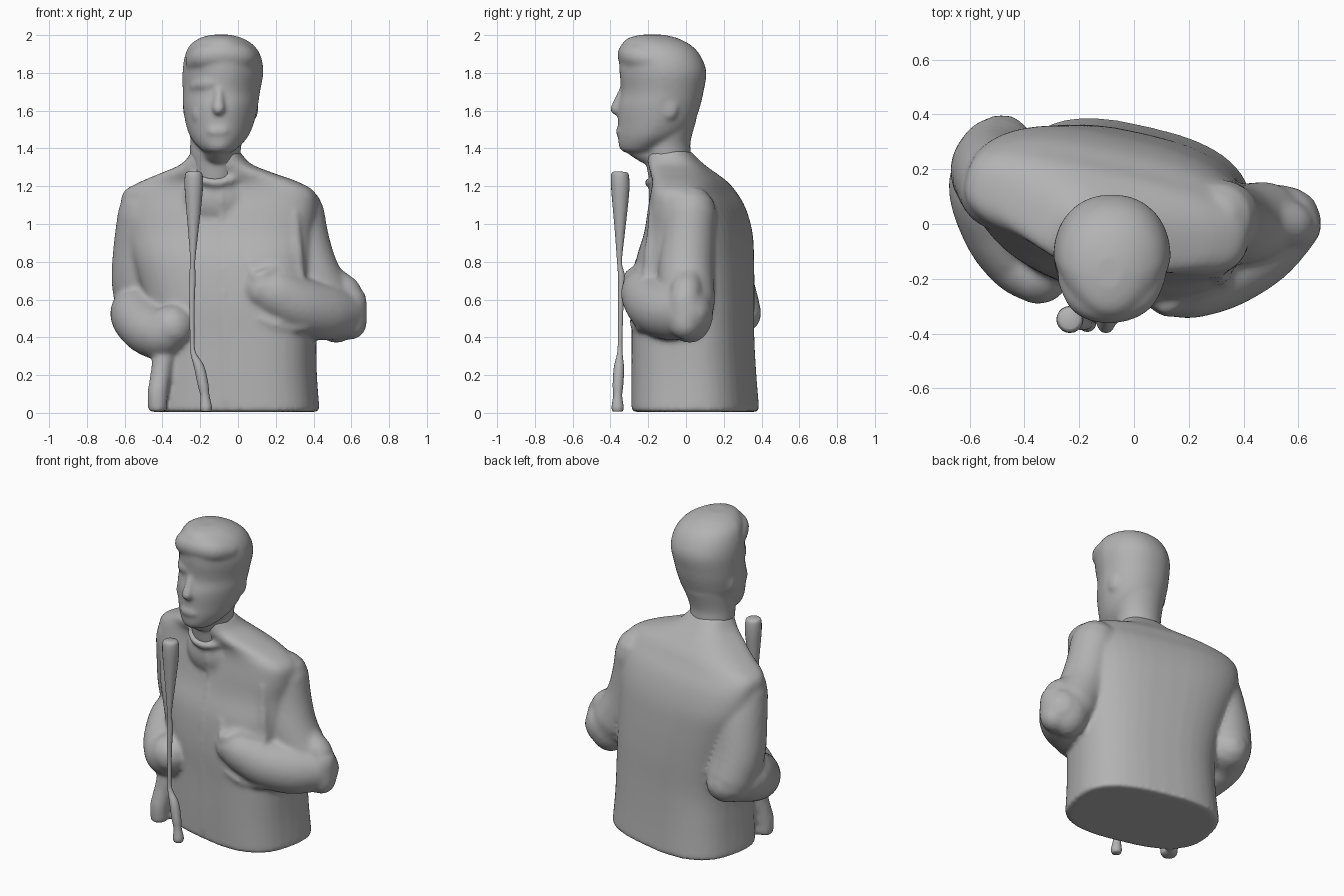
import bpy, bmesh
from math import sin, cos, pi, radians, copysign
from mathutils import Vector, Matrix
from mathutils.bvhtree import BVHTree

if "Cube" in bpy.data.objects:
    bpy.data.objects.remove(bpy.data.objects["Cube"])

grey = bpy.data.materials.new("plain_grey")
grey.use_nodes = True
COLOUR = (0.45, 0.45, 0.45, 1)
grey.diffuse_color = COLOUR
grey.node_tree.nodes["Principled BSDF"].inputs["Base Color"].default_value = COLOUR
SIDES = 40


def resample(rows, steps=5):
    """Catmull-Rom through rows of numbers."""
    rows = [Vector(r) for r in rows]
    out = []
    for i in range(len(rows) - 1):
        a, b, c, d = (rows[max(i - 1, 0)], rows[i], rows[i + 1],
                      rows[min(i + 2, len(rows) - 1)])
        for k in range(steps):
            t = k / steps
            out.append(b + (c - a) * (t / 2) + (a * 2 - b * 5 + c * 4 - d) * (t * t / 2)
                       + (b * 3 - a - c * 3 + d) * (t ** 3 / 2))
    return out + [rows[-1]]


def loft(bm, rings):
    loops = [[bm.verts.new(p) for p in ring] for ring in rings]
    n = len(loops[0])
    for low, high in zip(loops, loops[1:]):
        for i in range(n):
            j = (i + 1) % n
            bm.faces.new((low[i], low[j], high[j], high[i]))
    bm.faces.new(loops[0][::-1])
    bm.faces.new(loops[-1])


def stack(bm, rows, turn=0, power=1.0, taper=0.0):
    """Horizontal sections: z, centre x, centre y, half width, half depth."""
    rings = []
    for z, cx, cy, a, b in resample(rows):
        ring = []
        for i in range(SIDES):
            t = 2 * pi * i / SIDES
            u, v = (copysign(abs(f) ** power, f) for f in (cos(t), sin(t)))
            u *= 1 - taper * max(0, -v)
            p = Matrix.Rotation(radians(turn), 3, 'Z') @ Vector((u * a, v * b, 0))
            ring.append(p + Vector((cx, cy, z)))
        rings.append(ring)
    loft(bm, rings)


def tube(bm, rows, sides=24, rounded=True):
    """Round limb through rows of x, y, z, radius."""
    pts = resample(rows)
    rings = []
    last = len(pts) - 1
    for i, p in enumerate(pts):
        way = (pts[min(i + 1, last)] - pts[max(i - 1, 0)]).to_3d().normalized()
        q = way.to_track_quat('Z', 'Y') if i == 0 else \
            prev.rotation_difference(way) @ q
        prev = way
        caps = [(0, 1)]
        if rounded and i == 0:
            caps = [(-sin(k), cos(k)) for k in (1.45, 1.0, 0.5, 0)]
        if rounded and i == last:
            caps = [(sin(k), cos(k)) for k in (0, 0.5, 1.0, 1.45)]
        for shift, size in caps:
            rings.append([p.to_3d() + way * shift * p[3] + q @ Vector(
                (cos(2 * pi * s / sides), sin(2 * pi * s / sides), 0)) * p[3] * size
                for s in range(sides)])
    loft(bm, rings)


def blob(bm, place, size):
    bmesh.ops.create_uvsphere(bm, u_segments=20, v_segments=14, radius=1,
                              matrix=Matrix.Translation(place) @ Matrix.Diagonal((*size, 1)))


def drape(bm, tree, rows):
    """Ridge laid on the front of a surface through rows of x, z, radius."""
    path = []
    for x, z, r in resample(rows, 3):
        hit = tree.ray_cast(Vector((x, -2, z)), Vector((0, 1, 0)))[0]
        if hit:
            path.append((x, hit.y + r * 0.5, z, r))
    tube(bm, path, 10)


def finish(name, bm, voxel=0, smooth=0):
    bmesh.ops.recalc_face_normals(bm, faces=bm.faces)
    mesh = bpy.data.meshes.new(name)
    bm.to_mesh(mesh)
    bm.free()
    mesh.materials.append(grey)
    for f in mesh.polygons:
        f.use_smooth = True
    ob = bpy.data.objects.new(name, mesh)
    bpy.context.collection.objects.link(ob)
    if voxel:
        m = ob.modifiers.new("fuse", 'REMESH')
        m.mode, m.voxel_size, m.use_smooth_shade = 'VOXEL', voxel, True
        s = ob.modifiers.new("soften", 'SMOOTH')
        s.factor, s.iterations = 0.5, smooth


# Jacket body
coat = bmesh.new()
stack(coat, [(0.005, -.02, .05, .45, .315), (.2, -.02, .042, .435, .308),
             (.4, -.02, .037, .432, .302), (.6, -.04, .037, .452, .3),
             (.8, -.07, .047, .485, .283), (.95, -.09, .065, .512, .25),
             (1.08, -.095, .058, .53, .215), (1.17, -.1, .04, .515, .178),
             (1.225, -.1, .02, .42, .162), (1.27, -.11, -.015, .3, .153),
             (1.32, -.115, -.055, .18, .138), (1.39, -.118, -.093, .122, .108)],
      turn=-13, power=.74)
blob(coat, (-.1, -.06, 1.14), (.2, .135, .17))

# Left sleeve with a blunt elbow
tube(coat, [(.315, .02, 1.06, .142), (.345, .01, .9, .142), (.39, 0, .74, .148),
            (.48, .01, .58, .145)])
tube(coat, [(.55, .005, .53, .135), (.45, -.08, .535, .152), (.32, -.16, .57, .152),
            (.2, -.21, .63, .137), (.14, -.225, .655, .118)])
tube(coat, [(.595, -.005, .475, .088), (.595, -.005, .59, .088)])
blob(coat, (.52, .02, .53), (.13, .125, .16))
tube(coat, [(.48, .01, .71, .08), (.57, 0, .64, .085)])

# Right sleeve
tube(coat, [(-.49, .12, 1.06, .145), (-.505, .16, .9, .152), (-.515, .2, .7, .155),
            (-.495, .25, .55, .145)])
tube(coat, [(-.485, .28, .53, .12), (-.525, .15, .53, .152), (-.485, -.01, .46, .145),
            (-.41, -.12, .42, .138), (-.35, -.175, .455, .12)])

# Collar, placket and sleeve folds
tree = BVHTree.FromBMesh(coat)
collar = [(-.115 + .135 * cos(t), -.088 + .112 * sin(t), 1.285 + .065 * sin(t), .022)
          for t in (2 * pi * k / 12 for k in range(13))]
tube(coat, collar, 12, False)
drape(coat, tree, [(-.09, 1.2, .016), (-.08, .9, .016), (-.07, .5, .016), (-.06, .06, .016)])
drape(coat, tree, [(.06, .8, .02), (.1, .72, .03), (.2, .76, .03), (.3, .74, .02)])
drape(coat, tree, [(.3, 1.06, .02), (.31, .9, .03), (.33, .72, .025)])
drape(coat, tree, [(.12, .5, .02), (.22, .46, .03), (.36, .45, .02)])

# Hanging hem below the right sleeve
tube(coat, [(-.39, -.15, .32, .06), (-.41, -.17, .2, .055), (-.425, -.19, .1, .055),
            (-.425, -.19, .005, .05)], 20, False)
finish("jacket", coat, .014, 9)

# Neck and skull
head = bmesh.new()
stack(head, [(1.2, -.12, -.06, .12, .13), (1.32, -.12, -.09, .13, .122),
             (1.38, -.12, -.1, .134, .125), (1.44, -.115, -.1, .138, .125),
             (1.55, -.1, -.08, .155, .135)])
stack(head, [(1.38, -.103, -.255, .07, .075), (1.405, -.103, -.235, .105, .118),
             (1.46, -.1, -.19, .152, .17), (1.53, -.097, -.16, .18, .2),
             (1.62, -.093, -.143, .198, .217), (1.7, -.088, -.125, .205, .218),
             (1.8, -.08, -.122, .214, .23), (1.88, -.08, -.135, .204, .218),
             (1.94, -.085, -.155, .175, .19), (1.982, -.09, -.175, .118, .135),
             (2.002, -.09, -.18, .05, .06)], power=.93, taper=.2)
tube(head, [(-.11, -.2, 1.39, .075), (-.108, -.26, 1.425, .072)])

# Face
tube(head, [(-.1, -.33, 1.72, .02), (-.101, -.352, 1.66, .026), (-.103, -.368, 1.61, .034)])
blob(head, (-.104, -.338, 1.49), (.065, .034, .035))
blob(head, (-.105, -.308, 1.425), (.065, .045, .035))
tube(head, [(-.215, -.235, 1.73, .04), (-.17, -.288, 1.742, .042), (-.1, -.306, 1.75, .042),
            (-.03, -.288, 1.742, .042), (.02, -.235, 1.73, .04)])
for side in (-1, 1):
    blob(head, (-.1 + side * .08, -.262, 1.58), (.065, .055, .07))
    blob(head, (-.092 + side * .176, -.09, 1.62), (.024, .05, .07))

# Swept hair
tube(head, [(-.22, -.2, 1.86, .06), (-.17, -.272, 1.885, .07), (-.08, -.288, 1.895, .075),
            (.01, -.26, 1.885, .07), (.06, -.18, 1.87, .06)])
finish("head", head, .011, 9)

# Slender stick held in front
stick = bmesh.new()
tube(stick, [(-.234, -.35, 1.277, .032), (-.234, -.35, 1.262, .046),
             (-.234, -.348, 1.2, .049), (-.235, -.348, 1.1, .041),
             (-.237, -.35, .95, .026), (-.24, -.352, .8, .013), (-.242, -.342, .72, .018),
             (-.244, -.345, .6, .015), (-.243, -.348, .42, .012), (-.238, -.35, .32, .014),
             (-.205, -.355, .24, .027), (-.185, -.36, .15, .028), (-.175, -.362, .09, .024),
             (-.17, -.362, .03, .032), (-.17, -.362, .008, .026)], 20, False)
finish("stick", stick)
